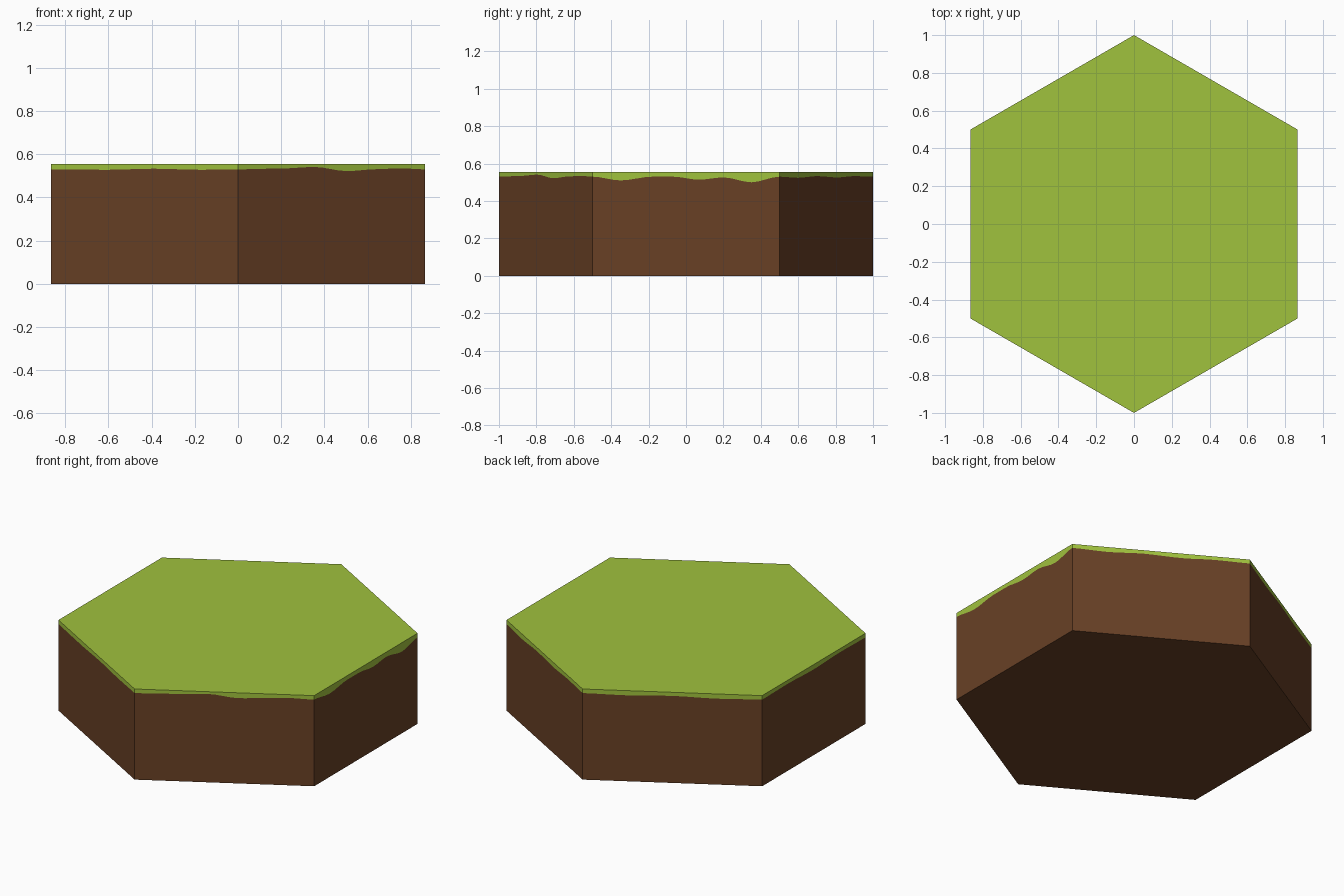
import bpy, bmesh, math
from mathutils import Vector

if "Cube" in bpy.data.objects:
    bpy.data.objects.remove(bpy.data.objects["Cube"])

HEIGHT = 0.555
EDGE_Z = 0.53      # where the grass line meets each corner
STEPS = 4          # smoothing steps between wave points

# Grass line offsets (fraction along side, z offset), counterclockwise from the front corner
WAVES = [
    [(0.23, 0.004), (0.41, 0.011), (0.58, -0.008), (0.75, 0.001), (0.86, 0.005)],
    [(0.15, -0.02), (0.32, 0.0), (0.43, 0.0), (0.57, -0.016), (0.70, -0.004), (0.85, -0.03)],
    [(0.20, -0.006), (0.40, 0.003), (0.62, -0.004), (0.8, 0.003)],
    [(0.25, -0.004), (0.5, 0.003), (0.75, -0.004)],
    [(0.25, 0.003), (0.5, -0.005), (0.75, 0.003)],
    [(0.30, -0.002), (0.55, 0.003), (0.8, -0.002)],
]


def material(name, color):
    m = bpy.data.materials.new(name)
    m.diffuse_color = (*color, 1)
    m.use_nodes = True
    m.node_tree.nodes["Principled BSDF"].inputs["Base Color"].default_value = m.diffuse_color
    return m


def corner(i):
    a = math.radians(-90 + 60 * i)
    return Vector((math.cos(a), math.sin(a), 0))


def grass_line(i):
    """Smooth wavy line across one side of the hexagon."""
    a, b = corner(i), corner(i + 1)
    keys = [(0, 0)] + WAVES[i] + [(1, 0)]
    pts = []
    for (t0, z0), (t1, z1) in zip(keys, keys[1:]):
        for s in range(STEPS):
            f = s / STEPS
            e = f * f * (3 - 2 * f)
            p = a.lerp(b, t0 + (t1 - t0) * f)
            p.z = EDGE_Z + z0 + (z1 - z0) * e
            pts.append(p)
    b.z = EDGE_Z
    return pts + [b]


def build(name, polygons, mat):
    bm = bmesh.new()
    for poly in polygons:
        bm.faces.new([bm.verts.new(p) for p in poly])
    bmesh.ops.remove_doubles(bm, verts=bm.verts, dist=1e-5)
    me = bpy.data.meshes.new(name)
    bm.to_mesh(me)
    bm.free()
    me.materials.append(mat)
    bpy.context.collection.objects.link(bpy.data.objects.new(name, me))


up = Vector((0, 0, HEIGHT))
lines = [grass_line(i) for i in range(6)]
soil, grass = [], []
# Side walls, each split by its grass line
for i, line in enumerate(lines):
    a, b = corner(i), corner(i + 1)
    for p, q in zip(line, line[1:]):
        p0, q0 = Vector((p.x, p.y, 0)), Vector((q.x, q.y, 0))
        soil.append([p0, q0, q, p])
        grass.append([p, q, q0 + up, p0 + up])
# Underside and top, sharing the wall points
rim = [Vector((p.x, p.y, 0)) for line in lines for p in line[:-1]]
soil.append(rim[::-1])
grass.append([p + up for p in rim])

build("soil_base", soil, material("soil brown", (0.138, 0.051, 0.0185)))
build("grass_cap", grass, material("grass green", (0.352, 0.539, 0.048)))
